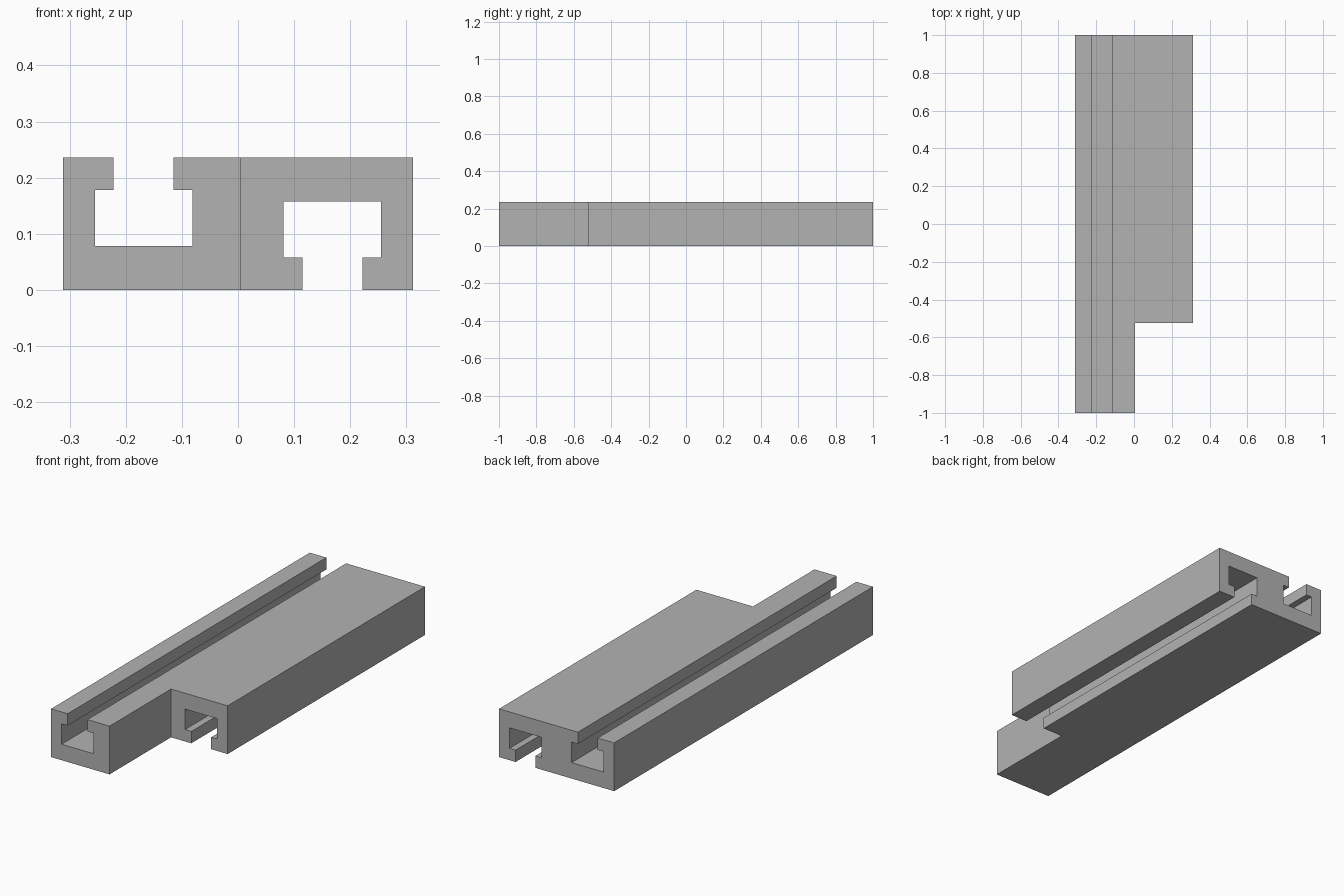
import bpy, bmesh

cube = bpy.data.objects.get("Cube")
if cube:
    bpy.data.objects.remove(cube, do_unlink=True)

HALF_W, HEIGHT, SPLIT = 0.3115, 0.236, 0.005   # section size, wall of the step
BACK, STEP, FRONT = 1.0, -0.525, -1.0          # stations along y


def channel(inner):
    """Section of the upward-opening T-slot rail, ending at x = inner."""
    return [(-HALF_W, 0), (inner, 0), (inner, HEIGHT),
            (-0.115, HEIGHT), (-0.115, 0.178), (-0.081, 0.178),
            (-0.081, 0.078), (-0.2545, 0.078), (-0.2545, 0.178),
            (-0.222, 0.178), (-0.222, HEIGHT), (-HALF_W, HEIGHT)]


def extrude(bm, faces, y):
    """Sweep faces to station y and return the new end faces."""
    geom = bmesh.ops.extrude_face_region(bm, geom=faces)["geom"]
    for v in geom:
        if isinstance(v, bmesh.types.BMVert):
            v.co.y = y
    return [f for f in geom if isinstance(f, bmesh.types.BMFace)]


bm = bmesh.new()
# Upward rail, and the same section turned half a turn for the downward rail
up = channel(SPLIT)
down = [(-x, HEIGHT - z) for x, z in channel(-SPLIT)]
ends = [bm.faces.new([bm.verts.new((x, BACK, z)) for x, z in section])
        for section in (up, down)]
bmesh.ops.remove_doubles(bm, verts=bm.verts[:], dist=0.0001)

# Both rails run to the step, then only the upward rail runs to the front
ends = extrude(bm, bm.faces[:], STEP)
left_end = min(ends, key=lambda f: f.calc_center_median().x)
extrude(bm, [left_end], FRONT)

bmesh.ops.dissolve_limit(bm, angle_limit=0.01, verts=bm.verts[:], edges=bm.edges[:])
bmesh.ops.recalc_face_normals(bm, faces=bm.faces[:])

mesh = bpy.data.meshes.new("double_slot_rail")
bm.to_mesh(mesh)
bm.free()

# Plain grey metal
grey = bpy.data.materials.new("grey")
grey.use_nodes = True
colour = (0.45, 0.45, 0.45, 1)
grey.diffuse_color = colour
grey.node_tree.nodes["Principled BSDF"].inputs["Base Color"].default_value = colour
mesh.materials.append(grey)

rail = bpy.data.objects.new("double_slot_rail", mesh)
bpy.context.collection.objects.link(rail)
